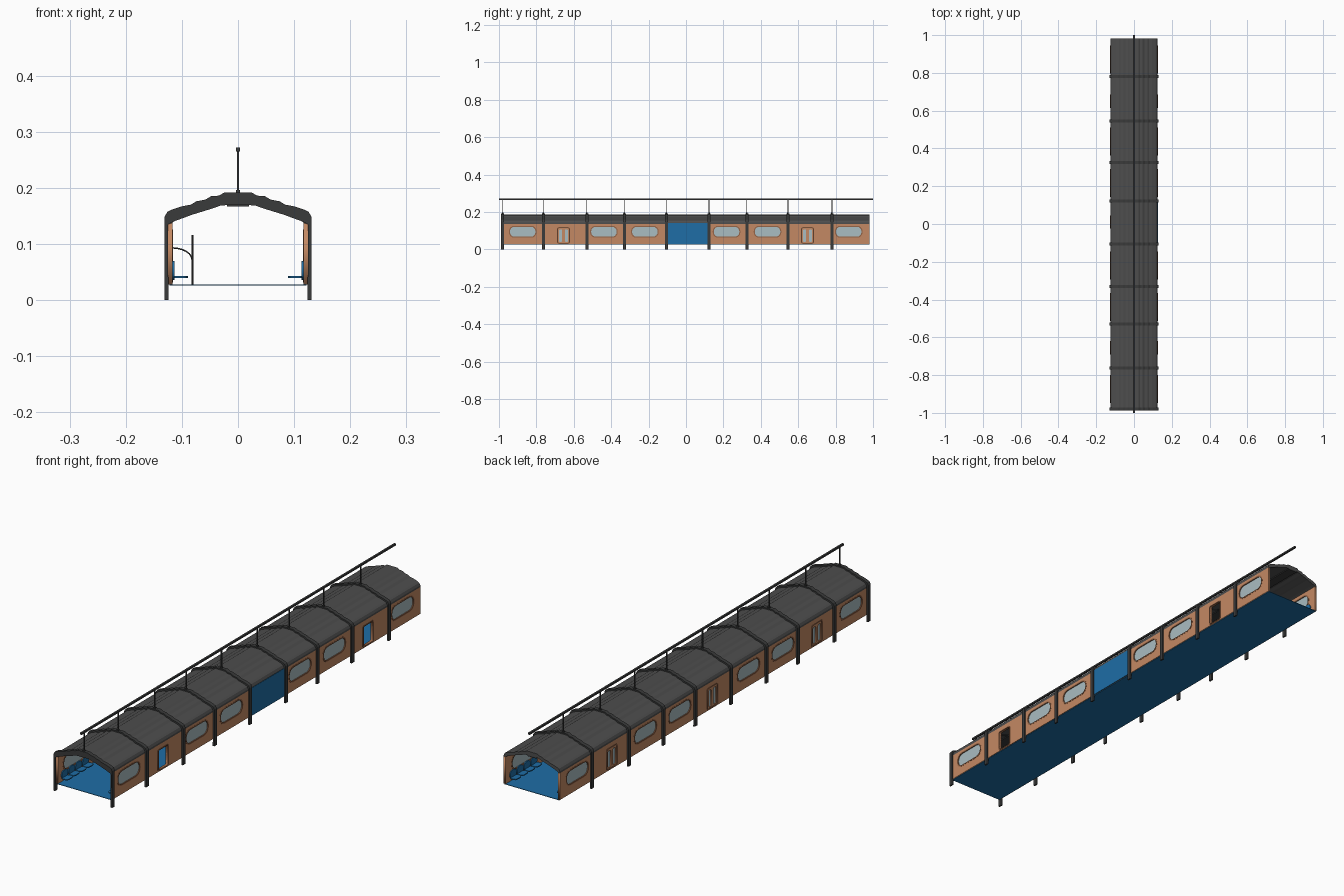
import bpy, bmesh, math
from mathutils import Vector

if "Cube" in bpy.data.objects:
    bpy.data.objects.remove(bpy.data.objects["Cube"])

def mat(name, rgb):
    m = bpy.data.materials.new(name)
    m.diffuse_color = (*rgb, 1)
    m.use_nodes = True
    m.node_tree.nodes["Principled BSDF"].inputs["Base Color"].default_value = m.diffuse_color
    return m

ROOF = mat("roof grey", (0.075, 0.075, 0.075))
RIB = mat("rib dark grey", (0.042, 0.043, 0.043))
WOOD = mat("wall orange brown", (0.55, 0.25, 0.125))
BLUE = mat("floor blue", (0.013, 0.155, 0.38))
GLASS = mat("window glass", (0.40, 0.51, 0.54))
FRAME = mat("frame brown", (0.30, 0.13, 0.065))

def obj_from_bm(name, bm, m):
    bmesh.ops.recalc_face_normals(bm, faces=bm.faces)
    me = bpy.data.meshes.new(name)
    bm.to_mesh(me)
    bm.free()
    me.materials.append(m)
    o = bpy.data.objects.new(name, me)
    bpy.context.collection.objects.link(o)
    return o

def box(name, x0, x1, y0, y1, z0, z1, m):
    bm = bmesh.new()
    bmesh.ops.create_cube(bm, size=1)
    for v in bm.verts:
        v.co = Vector(((x0 + x1) / 2 + v.co.x * (x1 - x0),
                       (y0 + y1) / 2 + v.co.y * (y1 - y0),
                       (z0 + z1) / 2 + v.co.z * (z1 - z0)))
    return obj_from_bm(name, bm, m)

def plate(name, loops, x, depth, m):
    """Filled side-on (y, z) outline with holes, centred on x."""
    cu = bpy.data.curves.new(name, 'CURVE')
    cu.dimensions, cu.fill_mode, cu.extrude = '2D', 'BOTH', depth / 2
    for loop in loops:
        s = cu.splines.new('POLY')
        s.points.add(len(loop) - 1)
        for p, (u, v) in zip(s.points, loop):
            p.co = (u, v, 0, 1)
        s.use_cyclic_u = True
    tmp = bpy.data.objects.new("tmp", cu)
    bpy.context.collection.objects.link(tmp)
    dg = bpy.context.evaluated_depsgraph_get()
    me = bpy.data.meshes.new_from_object(tmp.evaluated_get(dg))
    bm = bmesh.new()
    bm.from_mesh(me)
    bmesh.ops.remove_doubles(bm, verts=bm.verts, dist=1e-6)
    for v in bm.verts:
        v.co = Vector((x + v.co.z, v.co.x, v.co.y))
    bpy.data.objects.remove(tmp)
    bpy.data.curves.remove(cu)
    bpy.data.meshes.remove(me)
    return obj_from_bm(name, bm, m)

def rrect(cy, cz, w, h, r, n=4):
    pts = []
    for k, (sy, sz) in enumerate([(1, 1), (-1, 1), (-1, -1), (1, -1)]):
        for i in range(n + 1):
            a = math.pi / 2 * (k + i / n)
            pts.append((cy + sy * (w / 2 - r) + r * math.cos(a),
                        cz + sz * (h / 2 - r) + r * math.sin(a)))
    return pts

def arch(name, outer, inner, y0, y1, m):
    """Mirrored open band between two half profiles, extruded along y."""
    full = lambda h: [(-x, z) for x, z in reversed(h)] + h
    a, b = full(outer), full(inner)
    bm = bmesh.new()
    rings = [[bm.verts.new((x, y, z)) for x, z in p] for y in (y0, y1) for p in (a, b)]
    oa, ia, ob, ib = rings
    for i in range(len(a) - 1):
        for p, q in ((oa, ob), (ia, ib), (oa, ia), (ob, ib)):
            bm.faces.new((p[i], p[i + 1], q[i + 1], q[i]))
    for i in (0, -1):
        bm.faces.new((oa[i], ob[i], ib[i], ia[i]))
    return obj_from_bm(name, bm, m)

def tube(name, pts, r, m, n=8):
    cu = bpy.data.curves.new(name, 'CURVE')
    cu.dimensions, cu.bevel_depth, cu.bevel_resolution, cu.use_fill_caps = '3D', r, 1, True
    s = cu.splines.new('POLY')
    s.points.add(len(pts) - 1)
    for p, c in zip(s.points, pts):
        p.co = (*c, 1)
    cu.materials.append(m)
    o = bpy.data.objects.new(name, cu)
    bpy.context.collection.objects.link(o)

RIBS = [-0.98, -0.763, -0.53, -0.33, -0.105, 0.123, 0.325, 0.545, 0.78]
WINDOWS = [-0.873, -0.439, -0.22, 0.217, 0.436, 0.87]
DOORS = [-0.655, 0.65]
Y0, Y1 = -0.98, 0.982

# stepped roof profile (half), shared by roof shell and ribs
steps = [(0.024, 0.192), (0.034, 0.186), (0.048, 0.185), (0.058, 0.179), (0.074, 0.176),
         (0.084, 0.170), (0.100, 0.167), (0.118, 0.161), (0.126, 0.157), (0.131, 0.148)]
under = [(0.022, 0.169), (0.032, 0.168), (0.046, 0.163), (0.056, 0.160), (0.072, 0.155),
         (0.082, 0.152), (0.098, 0.146), (0.112, 0.141), (0.119, 0.138), (0.125, 0.134)]
shell = [(x * 0.955, z - 0.005) for x, z in steps] + [(0.125, 0.136)]
shell_in = [(x * 0.96, z + 0.002) for x, z in under] + [(0.118, 0.136)]
arch("roof", shell, shell_in, Y0, Y1, ROOF)
box("ceiling_strip", -0.02, 0.02, Y0, Y1, 0.167, 0.172, RIB)

# ribs with legs, posts and the overhead rod
for y in RIBS:
    arch("rib", steps + [(0.131, 0)], under + [(0.124, 0)], y - 0.008, y + 0.008, RIB)
    box("roof_post", -0.002, 0.002, y - 0.002, y + 0.002, 0.19, 0.268, RIB)
    box("post_cap", -0.004, 0.004, y - 0.004, y + 0.004, 0.190, 0.196, RIB)
box("overhead_rod", -0.004, 0.004, -1, 1, 0.265, 0.272, RIB)

# floor sheet
box("floor", -0.122, 0.122, Y0, Y1, 0.026, 0.028, BLUE)

# side walls with window and door openings
outline = [(Y0, 0.028), (Y1, 0.028), (Y1, 0.14), (Y0, 0.14)]
for side in (-1, 1):
    x = side * 0.121
    holes = [rrect(c, 0.094, 0.146, 0.062, 0.028) for c in WINDOWS]
    for c in DOORS + ([0.01] if side < 0 else []):
        if side > 0:      # open doorway
            holes.append(rrect(c, 0.0745, 0.06, 0.081, 0.004, 1))
        else:             # two narrow panes
            for d in (-0.0155, 0.0155):
                holes.append(rrect(c + d, 0.073, 0.016, 0.066, 0.003, 1))
                box("door_pane", x - 0.001, x + 0.001, c + d - 0.009, c + d + 0.009,
                    0.039, 0.107, GLASS)
        plate("door_frame", [rrect(c, 0.0745, 0.07, 0.087, 0.005, 1),
                             rrect(c, 0.0745, 0.06, 0.079, 0.004, 1)], x, 0.011, FRAME)
    plate("wall", [outline] + holes, x, 0.008, WOOD)
    for c in WINDOWS:
        plate("window_frame", [rrect(c, 0.094, 0.148, 0.064, 0.029),
                               rrect(c, 0.094, 0.136, 0.053, 0.024)], x, 0.0095, FRAME)
        plate("window_glass", [rrect(c, 0.094, 0.142, 0.058, 0.026)], x, 0.002, GLASS)
        # row of seats under each window
        for k in (-1.5, -0.5, 0.5, 1.5):
            y = c + k * 0.044
            plate("seat_back", [rrect(y, 0.053, 0.04, 0.034, 0.014, 3)], side * 0.1155, 0.004, BLUE)
            bm = bmesh.new()
            loop = rrect(0, y, 0.056, 0.04, 0.014, 3)
            vs = [bm.verts.new((side * (0.117 - max(u + 0.028, 0) * 0.5), v, 0.039))
                  for u, v in loop]
            f = bm.faces.new(vs)
            g = bmesh.ops.extrude_face_region(bm, geom=[f])["geom"]
            for v in g:
                if isinstance(v, bmesh.types.BMVert):
                    v.co.z += 0.004
            obj_from_bm("seat", bm, BLUE)

# blue panel in the middle of the right side
box("side_panel", 0.1235, 0.1262, -0.1, 0.118, 0.028, 0.14, BLUE)

# grab poles with curved arms beside the left doors
for c in DOORS + [0.01]:
    for s in (-0.05, 0.05):
        y = c + s
        tube("grab_pole", [(-0.081, y, 0.027), (-0.081, y, 0.116)], 0.0015, RIB)
        tube("grab_arm", [(-0.118 + 0.036 * math.sin(t * math.pi / 12), y,
                           0.072 + 0.021 * math.cos(t * math.pi / 12)) for t in range(7)],
             0.0015, RIB)
